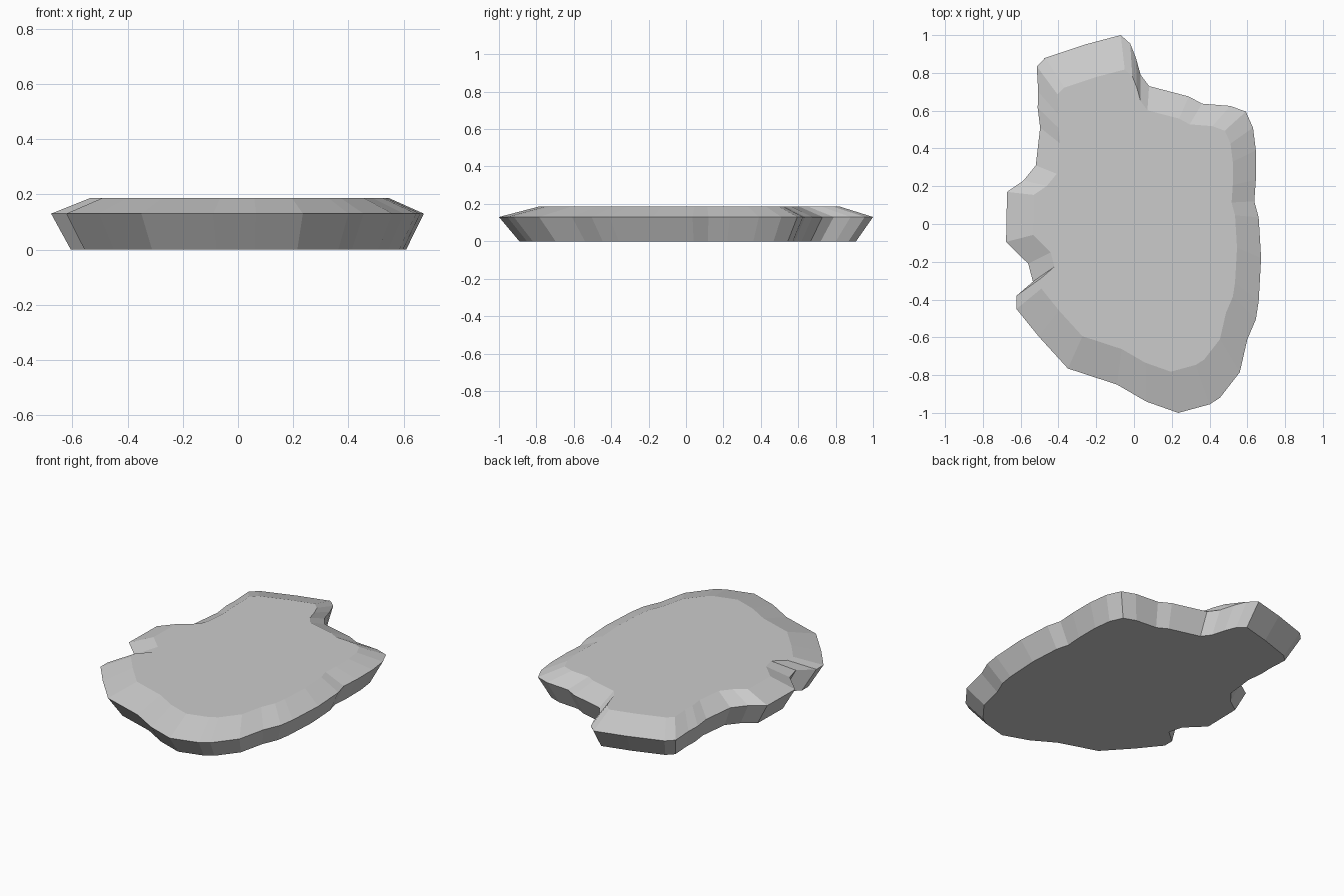
import bpy
import bmesh

if "Cube" in bpy.data.objects:
    bpy.data.objects.remove(bpy.data.objects["Cube"])

# widest outline of the slab, clockwise from the top corner
OUTLINE = [
    (-.07, 1), (-.02, .955), (.01, .88), (.035, .79), (.08, .73), (.29, .675),
    (.36, .637), (.51, .625), (.592, .595), (.63, .51), (.645, .39), (.645, .235),
    (.637, .12), (.66, .035), (.673, -.18), (.66, -.41), (.645, -.505), (.60, -.61),
    (.56, -.785), (.455, -.92), (.40, -.955), (.235, -1), (.065, -.94), (-.09, -.85),
    (-.35, -.765), (-.505, -.595), (-.622, -.45), (-.622, -.38), (-.535, -.305),
    (-.56, -.21), (-.677, -.095), (-.672, .17), (-.585, .23), (-.52, .31),
    (-.497, .51), (-.51, .615), (-.507, .70), (-.515, .835), (-.47, .88), (-.26, .95),
]
CENTRE = (.035, .09)  # point the rings shrink towards


def ring(bm, scale, z):
    return [bm.verts.new((CENTRE[0] + (x - CENTRE[0]) * scale,
                          CENTRE[1] + (y - CENTRE[1]) * scale, z))
            for x, y in OUTLINE]


# rock slab: bottom, widest and top rings bridged by flat quads
bm = bmesh.new()
rings = [ring(bm, .9, 0), ring(bm, 1, .13), ring(bm, .8, .187)]
n = len(OUTLINE)
for low, high in zip(rings, rings[1:]):
    for i in range(n):
        j = (i + 1) % n
        bm.faces.new((low[i], low[j], high[j], high[i]))

# flat underside and top
bm.faces.new(rings[0])
bm.faces.new(rings[-1])
bmesh.ops.recalc_face_normals(bm, faces=bm.faces)
bmesh.ops.triangulate(bm, faces=[f for f in bm.faces if len(f.verts) > 4])

mesh = bpy.data.meshes.new("rock_slab")
bm.to_mesh(mesh)
bm.free()
bpy.context.collection.objects.link(bpy.data.objects.new("rock_slab", mesh))
